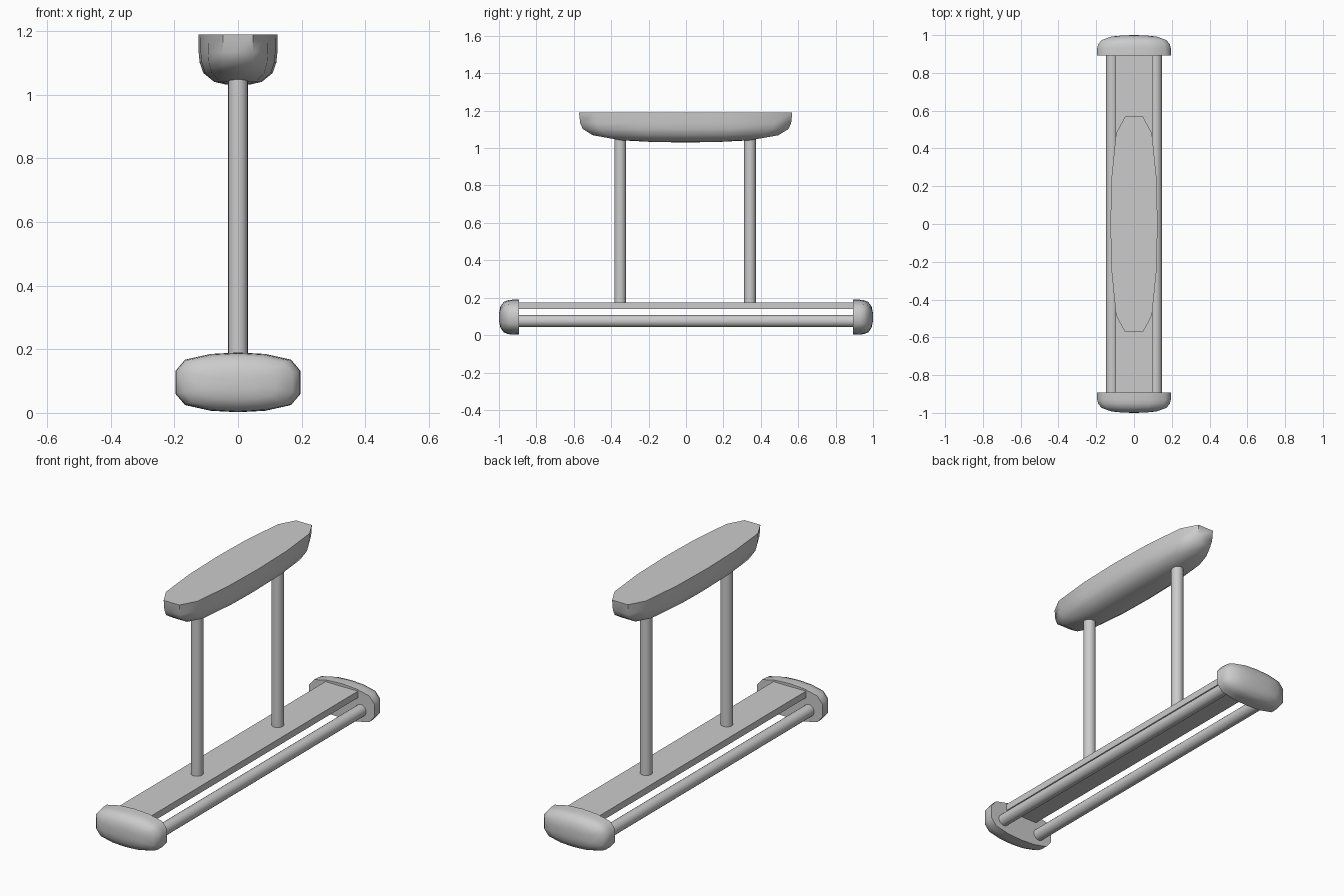
import bpy, bmesh, math
from mathutils import Vector

if "Cube" in bpy.data.objects:
    bpy.data.objects.remove(bpy.data.objects["Cube"])


def smooth(obj, angle):
    bpy.ops.object.select_all(action='DESELECT')
    obj.select_set(True)
    bpy.context.view_layer.objects.active = obj
    bpy.ops.object.shade_smooth_by_angle(angle=math.radians(angle))


# Softly rounded block with one flat face, domed in the "out" direction
def domed_block(name, centre, long_axis, short_axis, out):
    c, la, sa, out = map(Vector, (centre, long_axis, short_axis, out))
    quarter = [(1, .38), (.846, .76), (.436, .95)]
    outline = quarter + [(0, 1)] + [(-u, v) for u, v in reversed(quarter)]
    outline += [(-u, -v) for u, v in outline]
    levels = [(0, 1), (.35, .99), (.55, .965), (.76, .87), (.93, .6), (.985, .3)]
    bm = bmesh.new()
    rings = [[bm.verts.new(c + (la * u + sa * v) * s + out * d) for u, v in outline]
             for d, s in levels]
    n = len(outline)
    bm.faces.new(rings[0])
    for a, b in zip(rings, rings[1:]):
        for i in range(n):
            j = (i + 1) % n
            bm.faces.new((a[i], a[j], b[j], b[i]))
    tip = bm.verts.new(c + out)
    for i in range(n):
        bm.faces.new((rings[-1][i], rings[-1][(i + 1) % n], tip))
    bmesh.ops.recalc_face_normals(bm, faces=bm.faces)
    mesh = bpy.data.meshes.new(name)
    bm.to_mesh(mesh)
    bm.free()
    obj = bpy.data.objects.new(name, mesh)
    bpy.context.collection.objects.link(obj)
    smooth(obj, 61)


def tube(name, centre, radius, length, rotation=(0, 0, 0)):
    bpy.ops.mesh.primitive_cylinder_add(vertices=20, radius=radius, depth=length,
                                        location=centre, rotation=rotation)
    obj = bpy.context.object
    obj.name = name
    smooth(obj, 40)


# Top pad with its flat face up
domed_block("top_pad", (0, -.002, 1.19), (0, .57, 0), (.125, 0, 0), (0, 0, -.16))

# End caps, flat faces inward
for side, label in ((-1, "front"), (1, "back")):
    domed_block(label + "_end_cap", (0, side * .892, .096), (.197, 0, 0),
                (0, 0, .094), (0, side * .108, 0))

# Upright posts
for y, label in ((-.352, "front"), (.342, "back")):
    tube(label + "_post", (0, y, .605), .031, .89)

# Base rails
for side, label in ((-1, "left"), (1, "right")):
    tube(label + "_rail", (side * .116, 0, .075), .032, 1.79, (math.pi / 2, 0, 0))

# Flat base plank
bpy.ops.mesh.primitive_cube_add(size=1, location=(0, 0, .157))
plank = bpy.context.object
plank.name = "base_plank"
plank.scale = (.196, 1.79, .036)
bpy.ops.object.transform_apply(location=False, rotation=False, scale=True)
